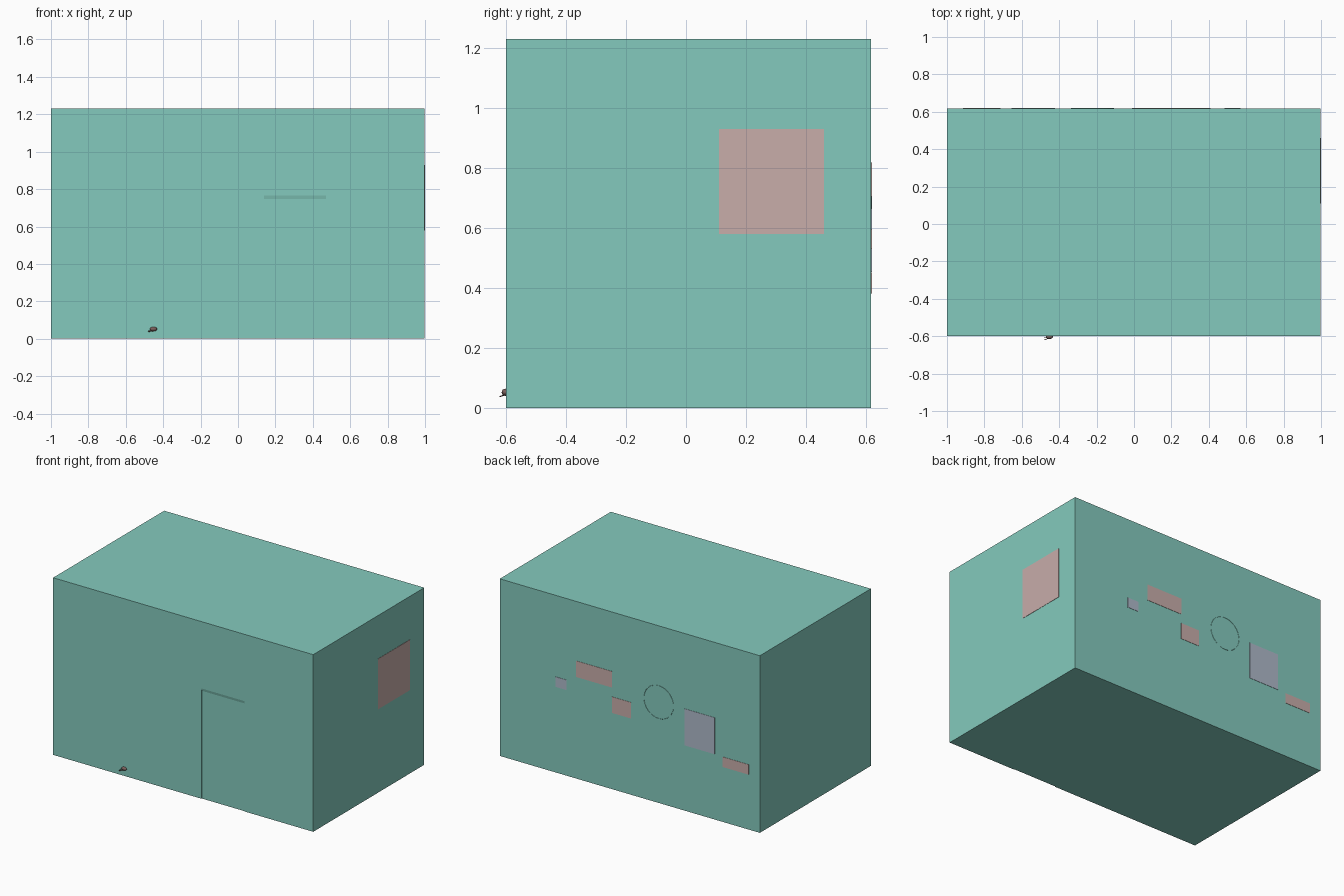
import bpy, bmesh, math
from mathutils import Vector

if "Cube" in bpy.data.objects:
    bpy.data.objects.remove(bpy.data.objects["Cube"])


def mat(name, rgb):
    m = bpy.data.materials.new(name)
    m.diffuse_color = (*rgb, 1)
    m.use_nodes = True
    m.node_tree.nodes["Principled BSDF"].inputs["Base Color"].default_value = m.diffuse_color
    return m


TEAL = mat("teal wall", (0.231, 0.591, 0.509))
PINK = mat("dusty pink", (0.578, 0.418, 0.402))
LILAC = mat("pale lilac", (0.43, 0.49, 0.59))
BROWN = mat("grey brown", (0.20, 0.12, 0.11))


def box(name, lo, hi, material):
    lo, hi = Vector(lo), Vector(hi)
    bpy.ops.mesh.primitive_cube_add(size=1, location=(lo + hi) / 2)
    ob = bpy.context.object
    ob.name = name
    ob.scale = hi - lo
    bpy.ops.object.transform_apply(location=False, rotation=False, scale=True)
    ob.data.materials.append(material)
    return ob


FRONT, BACK = -0.6, 0.618

# Room shell
room = box("room_shell", (-1, FRONT, 0), (0.998, BACK, 1.23), TEAL)

# Shallow doorway recess with a sloping lintel, cut into the front
bm = bmesh.new()
profile = [(-0.62, -0.1), (-0.62, 0.766), (FRONT, 0.766), (FRONT + 0.004, 0.748),
           (FRONT + 0.004, -0.1)]
face = bm.faces.new([bm.verts.new((0.14, y, z)) for y, z in profile])
ext = bmesh.ops.extrude_face_region(bm, geom=[face])
moved = [g for g in ext["geom"] if isinstance(g, bmesh.types.BMVert)]
bmesh.ops.translate(bm, verts=moved, vec=(0.33, 0, 0))
bmesh.ops.recalc_face_normals(bm, faces=bm.faces)
me = bpy.data.meshes.new("doorway_cutter")
bm.to_mesh(me)
bm.free()
me.materials.append(TEAL)
cutter = bpy.data.objects.new("doorway_cutter", me)
bpy.context.collection.objects.link(cutter)
cutter.hide_render = True
cutter.hide_viewport = True
mod = room.modifiers.new("doorway", "BOOLEAN")
mod.operation = "DIFFERENCE"
mod.solver = "EXACT"
mod.object = cutter

# Window plate on the right side
box("side_window", (0.994, 0.11, 0.58), (1.0, 0.46, 0.93), PINK)

# Plates on the back: x range, z range, colour
for name, x0, x1, z0, z1, m in [
    ("small_back_box", 0.485, 0.57, 0.595, 0.665, LILAC),
    ("upper_shelf_back", 0.135, 0.41, 0.706, 0.818, PINK),
    ("middle_shelf_back", -0.01, 0.135, 0.53, 0.642, PINK),
    ("picture_back", -0.654, -0.423, 0.454, 0.708, LILAC),
    ("lower_shelf_back", -0.915, -0.715, 0.382, 0.452, PINK),
]:
    box(name, (x0, BACK - 0.004, z0), (x1, BACK + 0.002, z1), m)

# Thin round rim on the back
bpy.ops.mesh.primitive_torus_add(location=(-0.223, BACK, 0.70), rotation=(math.pi / 2, 0, 0),
                                 major_radius=0.114, minor_radius=0.0015,
                                 major_segments=32, minor_segments=6)
rim = bpy.context.object
rim.name = "round_rim"
rim.data.materials.append(TEAL)

# Little object poking out of the front wall, with thin prongs
bpy.ops.mesh.primitive_uv_sphere_add(segments=12, ring_count=8, location=(-0.452, -0.603, 0.052))
knob = bpy.context.object
knob.name = "front_knob"
knob.scale = (0.019, 0.012, 0.012)
knob.data.materials.append(BROWN)
bpy.ops.object.shade_smooth_by_angle()
for i, (y, z) in enumerate([(-0.62, 0.038), (-0.609, 0.042)]):
    a, b = Vector((-0.48, y, z)), Vector((-0.44, -0.604, z + 0.006))
    bpy.ops.mesh.primitive_cylinder_add(vertices=6, radius=0.002, depth=(b - a).length,
                                        location=(a + b) / 2)
    prong = bpy.context.object
    prong.name = f"front_prong_{i + 1}"
    prong.rotation_euler = (b - a).to_track_quat("Z", "Y").to_euler()
    prong.data.materials.append(BROWN)
